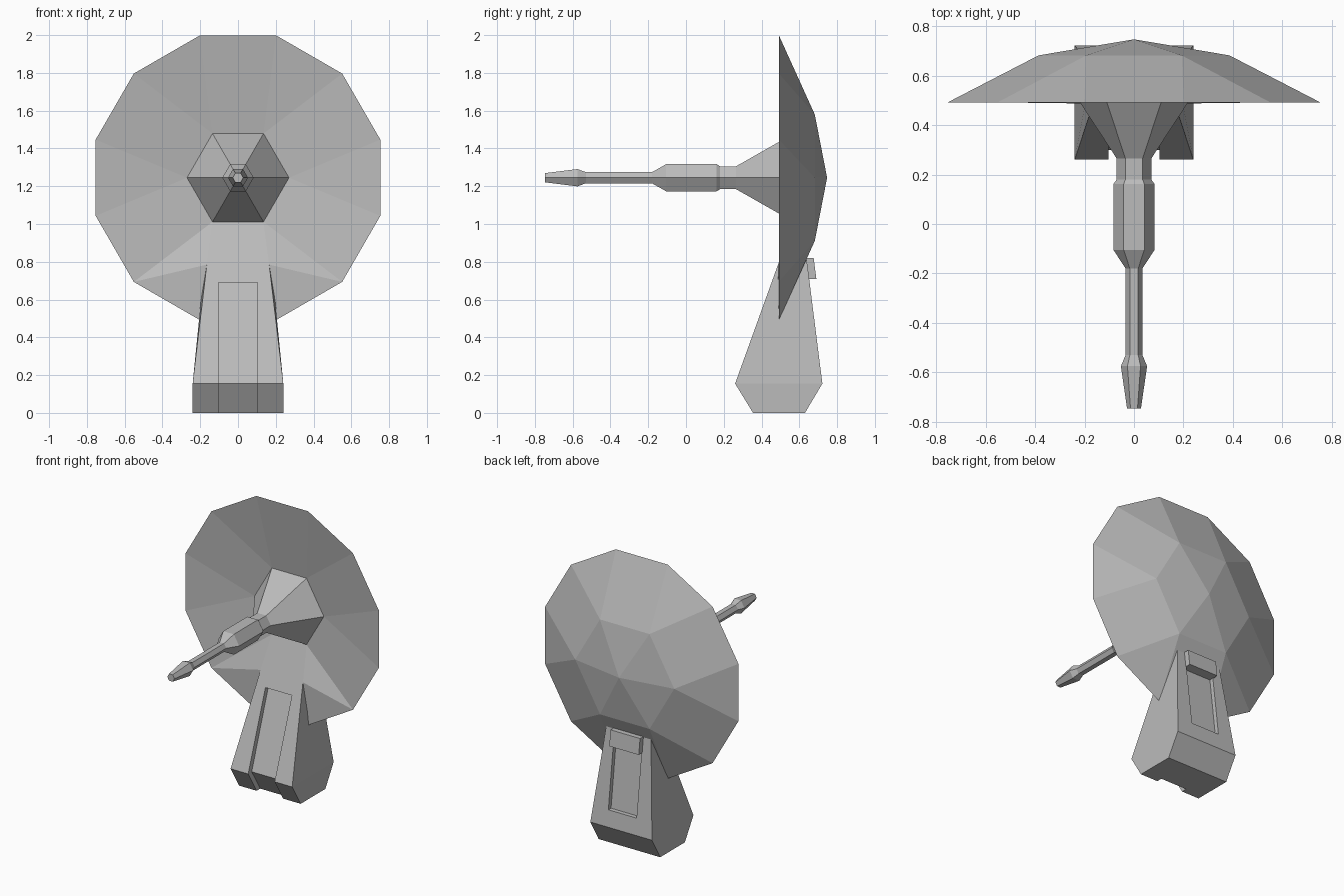
import bpy
from math import cos, sin, radians

if "Cube" in bpy.data.objects:
    bpy.data.objects.remove(bpy.data.objects["Cube"], do_unlink=True)

GREY = (0.5, 0.5, 0.5, 1)
grey = bpy.data.materials.new("plain grey")
grey.use_nodes = True
grey.diffuse_color = GREY
grey.node_tree.nodes["Principled BSDF"].inputs["Base Color"].default_value = GREY

AXIS_Z = 1.245          # height of the dish axis


def build(name, verts, faces):
    """Flat shaded mesh object with outward normals."""
    mesh = bpy.data.meshes.new(name)
    mesh.from_pydata(verts, [], faces)
    mesh.materials.append(grey)
    obj = bpy.data.objects.new(name, mesh)
    bpy.context.collection.objects.link(obj)
    bpy.ops.object.select_all(action='DESELECT')
    obj.select_set(True)
    bpy.context.view_layer.objects.active = obj
    bpy.ops.object.mode_set(mode='EDIT')
    bpy.ops.mesh.select_all(action='SELECT')
    bpy.ops.mesh.normals_make_consistent(inside=False)
    bpy.ops.object.mode_set(mode='OBJECT')
    return obj


def prism(name, profile, half):
    """Extrude a (y, z) profile across x."""
    n = len(profile)
    verts = [(s * half, y, z) for s in (-1, 1) for y, z in profile]
    sides = [(i, (i + 1) % n, n + (i + 1) % n, n + i) for i in range(n)]
    return build(name, verts, sides + [tuple(range(n)), tuple(range(n, 2 * n))])


def ring(count, radius, y, start=0):
    """Points around the dish axis."""
    angles = [radians(start + 360 * i / count) for i in range(count)]
    return [(radius * cos(a), y, AXIS_Z + radius * sin(a)) for a in angles]


def cut(obj, cutter):
    mod = obj.modifiers.new("cut", 'BOOLEAN')
    mod.object = cutter
    mod.solver = 'EXACT'
    bpy.context.view_layer.objects.active = obj
    bpy.ops.object.modifier_apply(modifier=mod.name)
    bpy.data.objects.remove(cutter, do_unlink=True)


# Dish: twelve-sided rim, six-sided rings behind and in front
RIM, BACK, FRONT, APEX = 0, 12, 18, 24
verts = ring(12, 0.78, 0.492, 15) + ring(6, 0.386, 0.682) + ring(6, 0.27, 0.57)
verts += [(0, 0.747, AXIS_Z), (-0.165, 0.487, 0.785), (0.165, 0.487, 0.785)]
faces = []
for k in range(6):
    nxt = (k + 1) % 6
    a, b, c = (2 * k - 1) % 12, 2 * k, 2 * k + 1
    faces += [(a, b, BACK + k), (b, c, BACK + nxt, BACK + k), (BACK + k, BACK + nxt, APEX)]
    # the lowest bay of the bowl is shaped by the pedestal instead
    if k not in (4, 5):
        faces.append((a, b, FRONT + k))
    if k != 4:
        faces.append((b, c, FRONT + nxt, FRONT + k))
    else:
        left, right = APEX + 1, APEX + 2
        faces += [(a, left, FRONT + 4), (a, b, left), (b, c, right, left),
                  (c, c + 1, right), (c + 1, FRONT + 5, right),
                  (left, right, FRONT + 5, FRONT + 4)]
faces.append(tuple(range(FRONT, FRONT + 6)))
build("dish", verts, faces)

# Feed horn and rod: hexagonal sections along the axis (y, radius)
sections = [(-0.747, 0.028), (-0.575, 0.053), (-0.53, 0.034), (-0.18, 0.034),
            (-0.105, 0.083), (0.162, 0.083), (0.18, 0.07), (0.265, 0.07), (0.57, 0.27)]
verts = [p for y, r in sections for p in ring(6, r, y)]
faces = [(6 * j + i, 6 * j + (i + 1) % 6, 6 * j + 6 + (i + 1) % 6, 6 * j + 6 + i)
         for j in range(len(sections) - 1) for i in range(6)]
last = len(verts) - 6
build("feed_horn_and_rod", verts,
      faces + [tuple(range(6)), tuple(range(last, last + 6))])

# Pedestal: tapered block with chamfered foot (y, z, half width)
outline = [(0.355, 0, 0.24), (0.63, 0, 0.24), (0.722, 0.155, 0.24),
           (0.633, 0.86, 0.17), (0.487, 0.785, 0.165), (0.26, 0.155, 0.24)]
verts = [(s * w, y, z) for s in (-1, 1) for y, z, w in outline]
faces = [(i, (i + 1) % 6, 6 + (i + 1) % 6, 6 + i) for i in range(6)]
for o in (0, 6):
    faces += [(o, o + 1, o + 2, o + 5), (o + 5, o + 2, o + 3, o + 4)]
pedestal = build("pedestal", verts, faces)

# Front groove, open at the foot
cut(pedestal, prism("groove_cutter", [(0.1, -0.05), (0.425, -0.05), (0.395, 0),
                                      (0.30, 0.155), (0.487, 0.69), (0.1, 0.69)], 0.103))

# Rear recessed panel
cut(pedestal, prism("recess_cutter", [(0.677, 0.27), (0.85, 0.27),
                                      (0.85, 0.77), (0.615, 0.77)], 0.11))

# Raised block above the rear panel
prism("rear_block", [(0.61, 0.705), (0.69, 0.71), (0.676, 0.82), (0.60, 0.82)], 0.115)
